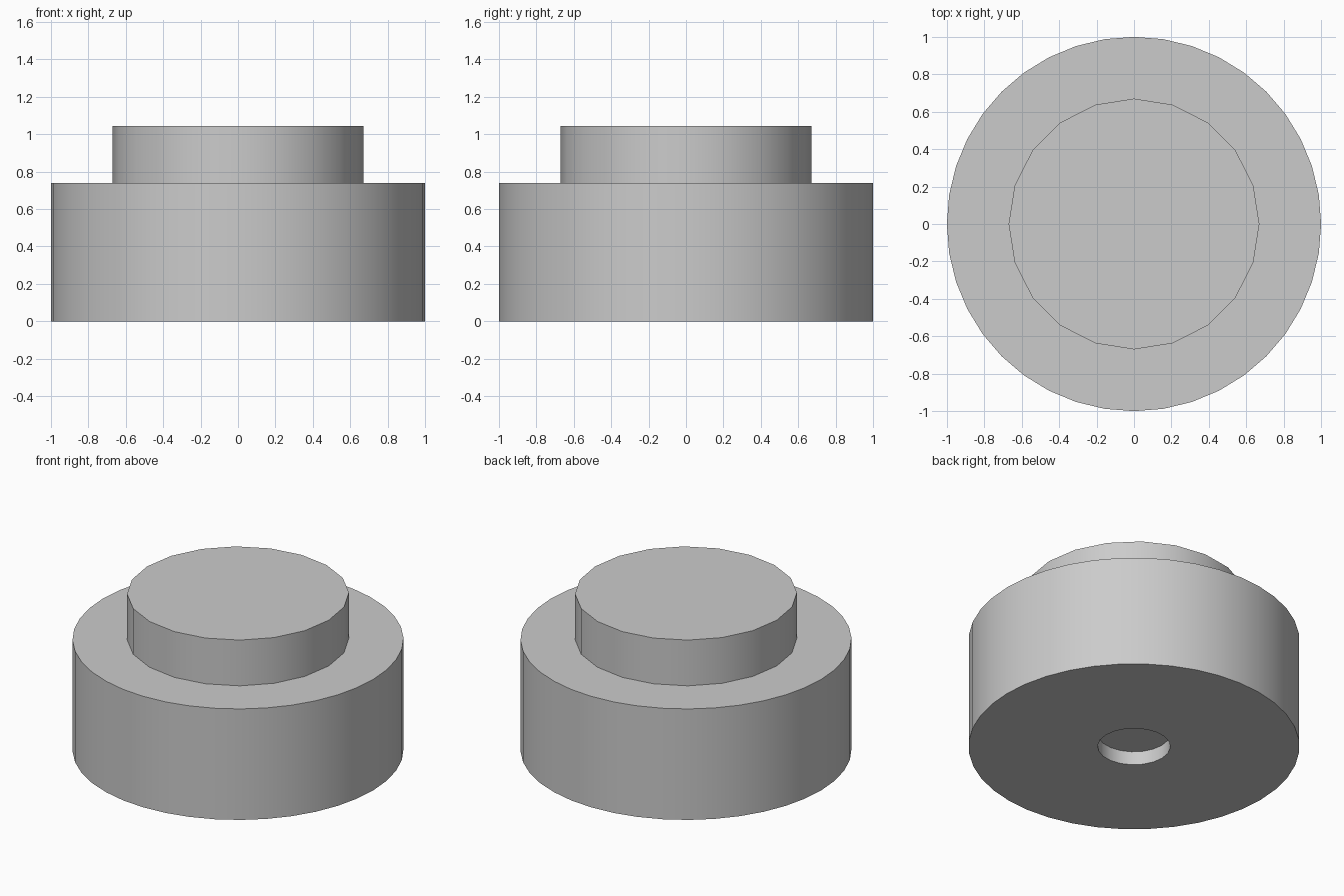
import bpy
import math

cube = bpy.data.objects.get("Cube")
if cube:
    bpy.data.objects.remove(cube, do_unlink=True)

grey = bpy.data.materials.new("light_grey")
grey.use_nodes = True
colour = (0.6, 0.6, 0.6, 1.0)
grey.diffuse_color = colour
grey.node_tree.nodes["Principled BSDF"].inputs["Base Color"].default_value = colour


def cylinder(name, radius, bottom, top, sides):
    bpy.ops.mesh.primitive_cylinder_add(
        vertices=sides, radius=radius, depth=top - bottom,
        location=(0, 0, (top + bottom) / 2))
    part = bpy.context.object
    part.name = part.data.name = name
    part.data.materials.append(grey)
    return part


def smooth(part):
    bpy.ops.object.select_all(action="DESELECT")
    part.select_set(True)
    bpy.context.view_layer.objects.active = part
    bpy.ops.object.shade_smooth_by_angle(angle=math.radians(40))


# Wide base with a shallow round recess underneath
base = cylinder("base", 1.0, 0.0, 0.74, 40)
cutter = cylinder("recess_cutter", 0.22, -0.1, 0.09, 20)
cutter.hide_render = True
cutter.hide_set(True)
recess = base.modifiers.new("recess", "BOOLEAN")
recess.operation = "DIFFERENCE"
recess.solver = "EXACT"
recess.object = cutter
bpy.context.view_layer.objects.active = base
bpy.ops.object.modifier_apply(modifier=recess.name)
bpy.data.objects.remove(cutter, do_unlink=True)
smooth(base)

# Narrower raised disc on top
top_disc = cylinder("top_disc", 0.67, 0.74, 1.045, 20)
smooth(top_disc)
